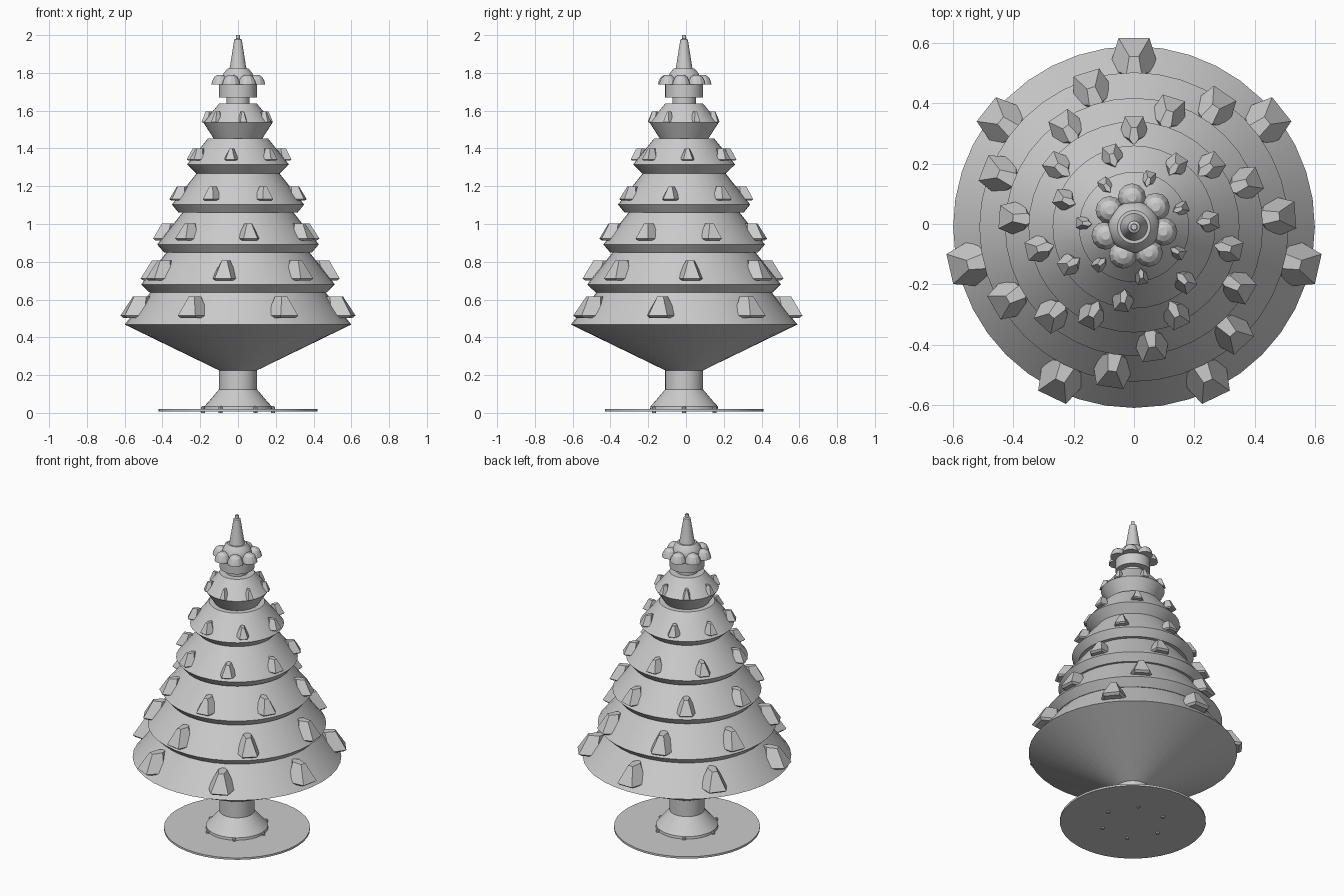
import bpy
import bmesh
from math import sin, cos, pi, radians

cube = bpy.data.objects.get("Cube")
if cube:
    bpy.data.objects.remove(cube, do_unlink=True)

CENTRE_Y = -0.01
SIDES = 40

grey = bpy.data.materials.new("plain_grey")
grey.use_nodes = True
colour = (0.6, 0.6, 0.6, 1)
grey.diffuse_color = colour
grey.node_tree.nodes["Principled BSDF"].inputs["Base Color"].default_value = colour


def finish(name, bm, smooth=True):
    bmesh.ops.recalc_face_normals(bm, faces=bm.faces)
    mesh = bpy.data.meshes.new(name)
    bm.to_mesh(mesh)
    bm.free()
    mesh.materials.append(grey)
    obj = bpy.data.objects.new(name, mesh)
    obj.location.y = CENTRE_Y
    bpy.context.collection.objects.link(obj)
    if smooth:
        bpy.ops.object.select_all(action="DESELECT")
        obj.select_set(True)
        bpy.context.view_layer.objects.active = obj
        bpy.ops.object.shade_smooth_by_angle(angle=radians(25))
    return obj


def loft(bm, rings):
    """Join rings of points with quads and cap both ends."""
    loops = [[bm.verts.new(p) for p in ring] for ring in rings]
    n = len(loops[0])
    for a, b in zip(loops, loops[1:]):
        for i in range(n):
            j = (i + 1) % n
            bm.faces.new((a[i], a[j], b[j], b[i]))
    bm.faces.new(loops[0])
    bm.faces.new(loops[-1])


def circle(r, z, sides=SIDES, x=0, y=0):
    return [(x + r * cos(2 * pi * i / sides), y + r * sin(2 * pi * i / sides), z)
            for i in range(sides)]


def lathe(name, profile):
    bm = bmesh.new()
    loft(bm, [circle(r, z) for r, z in profile])
    return finish(name, bm)


# Base plate, flared trunk and six small screws
lathe("base_plate", [(0.42, 0.008), (0.42, 0.02)])
lathe("trunk", [(0.18, 0.02), (0.178, 0.035), (0.155, 0.06), (0.1, 0.125), (0.1, 0.23)])
bm = bmesh.new()
for k in range(6):
    a = k * pi / 3
    x, y = 0.185 * cos(a), 0.185 * sin(a)
    loft(bm, [circle(r, z, 8, x, y) for r, z in ((0.011, 0), (0.011, 0.03), (0.006, 0.036))])
finish("base_screws", bm)

# Tiers: underside radius and height, rim radius and height, top radius and height
TIERS = [
    (0.1, 0.225, 0.6, 0.468, 0.462, 0.64),
    (0.468, 0.637, 0.513, 0.68, 0.376, 0.853),
    (0.392, 0.85, 0.428, 0.892, 0.292, 1.063),
    (0.315, 1.06, 0.35, 1.103, 0.218, 1.27),
    (0.22, 1.267, 0.27, 1.315, 0.16, 1.452),
    (0.127, 1.45, 0.183, 1.537, 0.1, 1.638),
]
# Branch tips: overall scale, bottom height, top height
TIPS = [(1, 0.503, 0.617), (0.88, 0.7, 0.807), (0.75, 0.913, 1.003),
        (0.6, 1.124, 1.198), (0.47, 1.336, 1.4), (0.33, 1.537, 1.595)]


def tip_ring(angle, centre, length, width, z):
    """Pentagon with one edge facing outwards."""
    ring = []
    for k in range(5):
        t = radians(36 + 72 * k)
        u, v = centre + length * cos(t), width * sin(t)
        ring.append((u * cos(angle) - v * sin(angle), u * sin(angle) + v * cos(angle), z))
    return ring


for i, (tier, tip) in enumerate(zip(TIERS, TIPS)):
    lathe(f"tier_{i + 1}", [tier[0:2], tier[2:4], tier[4:6]])
    s, low, high = tip
    outer = tier[2] + 0.027 * s
    bm = bmesh.new()
    for k in range(7):
        a = radians(90) + (k + i / 3) * 2 * pi / 7
        loft(bm, [
            tip_ring(a, outer - 0.084 * s, 0.084 * s, 0.075 * s, low),
            tip_ring(a, outer - 0.073 * s, 0.09 * s, 0.087 * s, low + 0.012 * s),
            tip_ring(a, outer - 0.105 * s, 0.055 * s, 0.027 * s, high),
        ])
    finish(f"tier_{i + 1}_branch_tips", bm, smooth=False)

# Neck, collar and finial
lathe("neck", [(0.062, 1.63), (0.062, 1.68)])
lathe("collar", [(0.1, 1.67), (0.1, 1.745)])
lathe("crown_cap", [(0.085, 1.738), (0.085, 1.775), (0.075, 1.8), (0.055, 1.823)])
lathe("finial", [(0.047, 1.815), (0.043, 1.83), (0.02, 1.976), (0.011, 1.981), (0.01, 2.0)])

# Ring of seven rounded buds
bm = bmesh.new()
for k in range(7):
    a = radians(94) + k * 2 * pi / 7
    x, y = 0.098 * cos(a), 0.098 * sin(a)
    loft(bm, [circle(r, z, 12, x, y) for r, z in
              ((0.047, 1.738), (0.043, 1.757), (0.032, 1.778), (0.014, 1.79))])
finish("crown_buds", bm)
